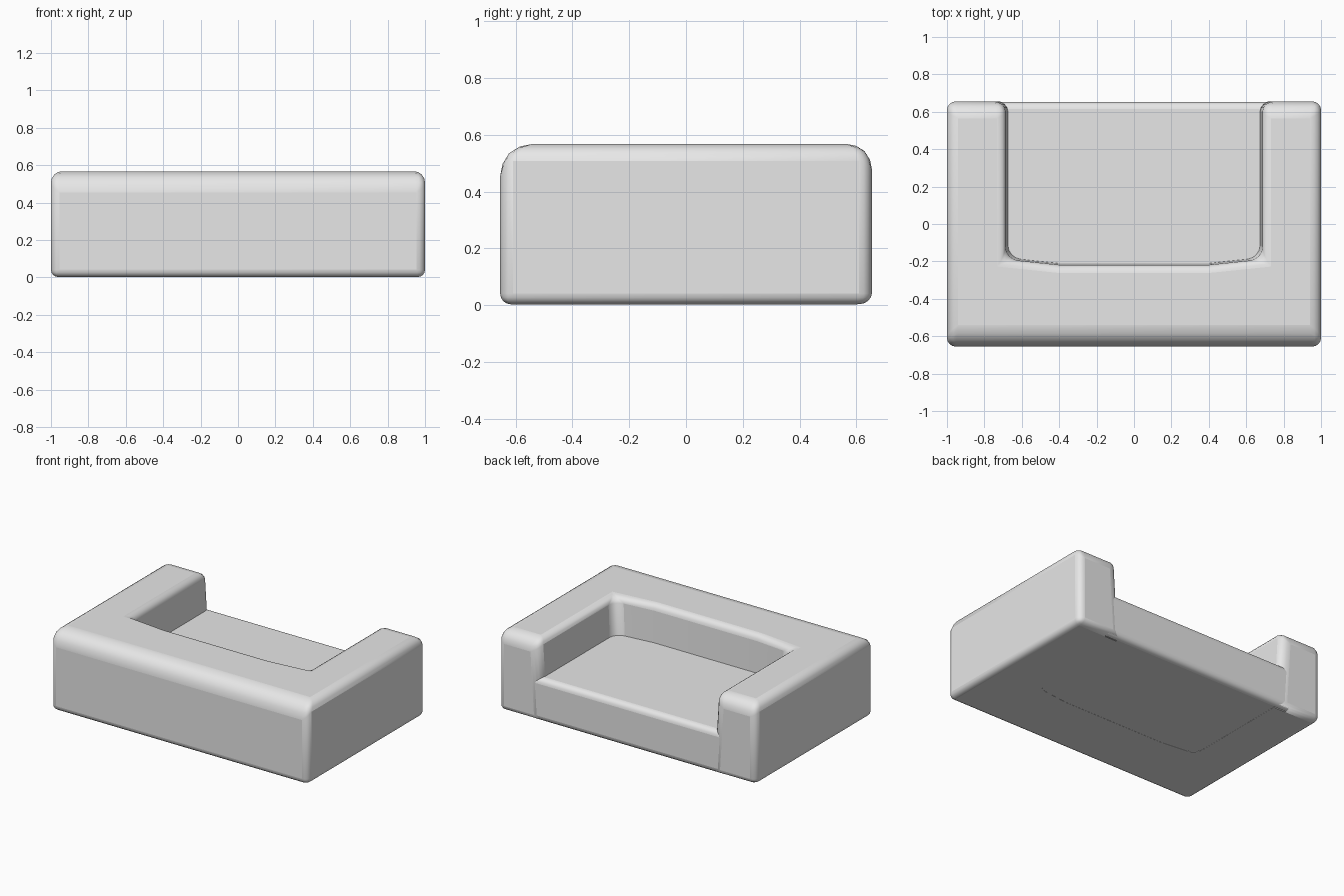
import bpy
import bmesh
import math

cube = bpy.data.objects.get("Cube")
if cube:
    bpy.data.objects.remove(cube, do_unlink=True)

# Upholstery colour
grey = bpy.data.materials.new("light_grey_fabric")
grey.use_nodes = True
grey.diffuse_color = (0.8, 0.8, 0.8, 1)
grey.node_tree.nodes["Principled BSDF"].inputs["Base Color"].default_value = (0.8, 0.8, 0.8, 1)

ROUND = 0.12  # widest rounding; edge weights scale it down


def cushion(name, low, high, weight_rule):
    """Loft a closed outline from low to high and round its edges by weight."""
    bm = bmesh.new()
    bottom = [bm.verts.new(p) for p in low]
    top = [bm.verts.new(p) for p in high]
    bm.faces.new(bottom)
    bm.faces.new(top)
    n = len(low)
    for i in range(n):
        j = (i + 1) % n
        bm.faces.new((bottom[i], bottom[j], top[j], top[i]))
    bmesh.ops.recalc_face_normals(bm, faces=bm.faces)
    layer = bm.edges.layers.float.new("bevel_weight_edge")
    for e in bm.edges:
        a, b = (v.co for v in e.verts)
        e[layer] = weight_rule((a + b) / 2, b - a)
    mesh = bpy.data.meshes.new(name)
    bm.to_mesh(mesh)
    bm.free()
    obj = bpy.data.objects.new(name, mesh)
    bpy.context.collection.objects.link(obj)
    mesh.materials.append(grey)
    bevel = obj.modifiers.new("soft_edges", 'BEVEL')
    bevel.limit_method = 'WEIGHT'
    bevel.width = ROUND
    bevel.segments = 4
    bpy.ops.object.select_all(action='DESELECT')
    obj.select_set(True)
    bpy.context.view_layer.objects.active = obj
    bpy.ops.object.shade_smooth_by_angle(angle=math.radians(40))
    return obj


# Backrest and both arms: one U-shaped body, inner walls leaning slightly
def u_outline(arm_x, back_y, z):
    half = [(1, -0.655), (1, 0.655), (arm_x, 0.655), (arm_x, back_y + 0.03), (0.4, back_y)]
    full = half + [(-x, y) for x, y in reversed(half)]
    return [(x, y, z) for x, y in full]


def frame_weight(mid, d):
    if abs(d.z) > 0.3:                       # upright edges
        if abs(mid.x) > 0.9:
            return 0.38
        return 0.55 if abs(mid.x) > 0.5 else 0
    if mid.z < 0.1:                          # underside
        outer = abs(mid.x) > 0.9 or mid.y < -0.6 or mid.y > 0.6
        return 0.32 if outer else 0
    if mid.y < -0.6:                         # long front top edge
        return 0.95
    if mid.y > 0.6:                          # arm ends
        return 0.75
    return 0.5 if abs(mid.x) > 0.9 else 0.35


cushion("backrest_and_arms", u_outline(0.655, -0.2, 0.003),
        u_outline(0.69, -0.22, 0.568), frame_weight)


# Seat block closing the middle, with a chamfered lip
def seat_outline(z):
    return [(x, y, z) for x, y in ((0.75, -0.4), (0.75, 0.652), (-0.75, 0.652), (-0.75, -0.4))]


def seat_weight(mid, d):
    return 0.32 if mid.y > 0.6 and abs(d.x) > 1 else 0


cushion("seat", seat_outline(0.004), seat_outline(0.305), seat_weight)
